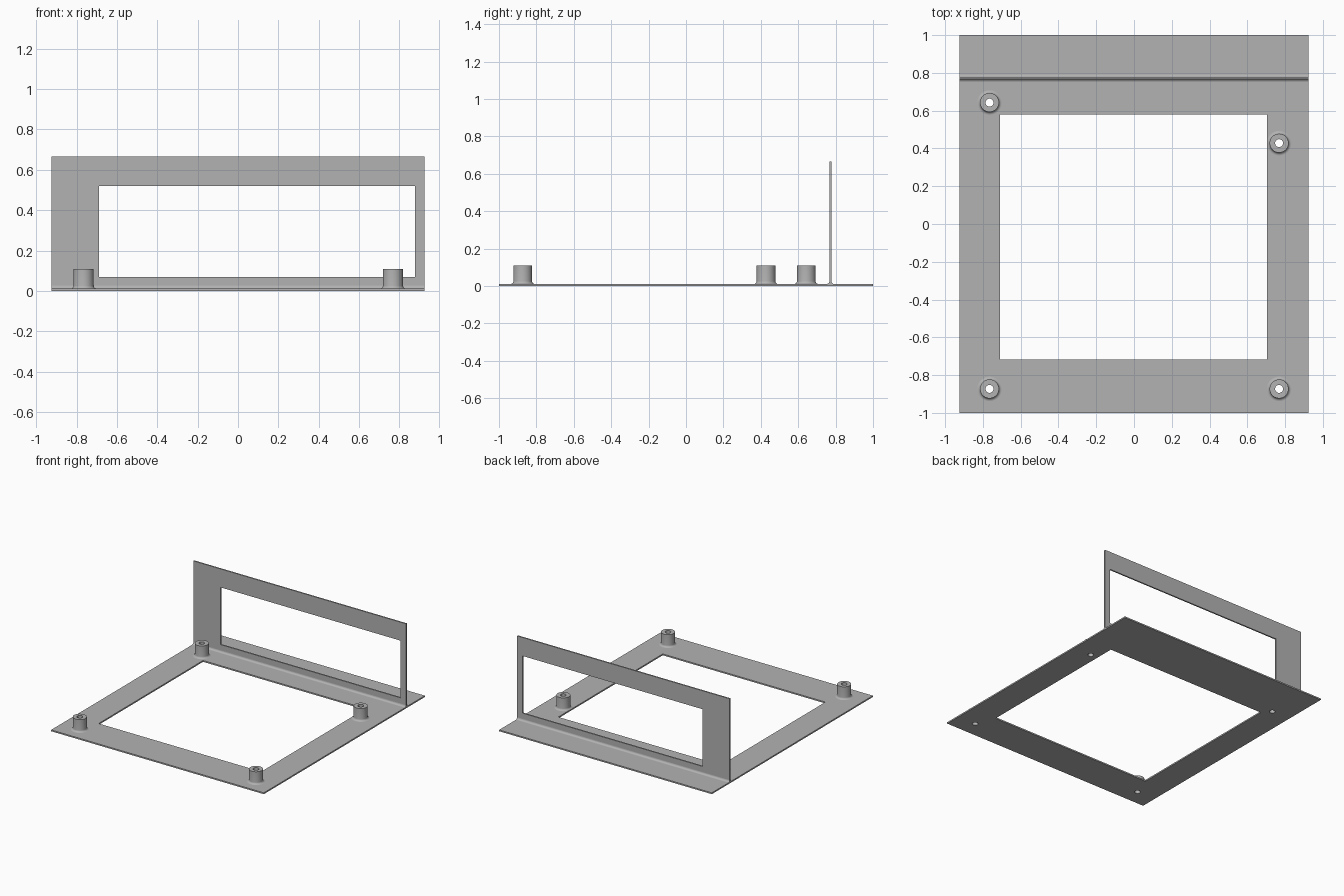
import bpy, bmesh, math
from mathutils import Matrix

if "Cube" in bpy.data.objects:
    bpy.data.objects.remove(bpy.data.objects["Cube"])

T = 0.011            # sheet thickness
BORE, POST_R, POST_TOP, FIL = 0.021, 0.05, 0.109, 0.015
SEG = 48
WALL_Y = 0.772       # centre of the upright panel
POSTS = [(-0.765, 0.643), (0.768, 0.428), (-0.765, -0.873), (0.768, -0.873)]

metal = bpy.data.materials.new("plain_grey")
metal.diffuse_color = (0.45, 0.45, 0.45, 1)
metal.use_nodes = True
metal.node_tree.nodes["Principled BSDF"].inputs["Base Color"].default_value = metal.diffuse_color


def add_mesh(name, mesh, smooth=False):
    mesh.materials.clear()
    mesh.materials.append(metal)
    ob = bpy.data.objects.new(name, mesh)
    bpy.context.scene.collection.objects.link(ob)
    if smooth:
        bpy.ops.object.select_all(action='DESELECT')
        ob.select_set(True)
        bpy.context.view_layer.objects.active = ob
        bpy.ops.object.shade_smooth_by_angle(angle=math.radians(35))
    return ob


def rect(x0, x1, y0, y1):
    return [(x0, y0), (x1, y0), (x1, y1), (x0, y1)]


def circle(cx, cy, r):
    return [(cx + r * math.cos(2 * math.pi * i / SEG),
             cy + r * math.sin(2 * math.pi * i / SEG)) for i in range(SEG)]


def sheet(name, loops, matrix):
    """Flat sheet from an outline and hole loops, centred on its own thickness."""
    cu = bpy.data.curves.new(name + "_outline", 'CURVE')
    cu.dimensions, cu.fill_mode, cu.extrude = '2D', 'BOTH', T / 2
    for pts in loops:
        sp = cu.splines.new('POLY')
        sp.points.add(len(pts) - 1)
        for p, (x, y) in zip(sp.points, pts):
            p.co = (x, y, 0, 1)
        sp.use_cyclic_u = True
    tmp = bpy.data.objects.new(name + "_tmp", cu)
    bpy.context.scene.collection.objects.link(tmp)
    dg = bpy.context.evaluated_depsgraph_get()
    mesh = bpy.data.meshes.new_from_object(tmp.evaluated_get(dg))
    bpy.data.objects.remove(tmp)
    bpy.data.curves.remove(cu)
    bm = bmesh.new()
    bm.from_mesh(mesh)
    bmesh.ops.remove_doubles(bm, verts=bm.verts, dist=1e-5)
    bmesh.ops.recalc_face_normals(bm, faces=bm.faces)
    bm.transform(matrix)
    bm.to_mesh(mesh)
    bm.free()
    for p in mesh.polygons:
        p.use_smooth = False
    return add_mesh(name, mesh)


def cove(r, z, n=5):
    """Concave quarter arc from a vertical face at r down onto a floor at z."""
    return [(r + FIL - FIL * math.cos(a), z + FIL - FIL * math.sin(a))
            for a in (math.pi / 2 * i / n for i in range(n + 1))]


# Base frame with a large opening and screw holes
sheet("base_plate",
      [rect(-0.925, 0.925, -1, 1), rect(-0.71, 0.705, -0.718, 0.58)]
      + [circle(x, y, BORE) for x, y in POSTS],
      Matrix.Translation((0, 0, T / 2)))

# Upright panel with an off-centre window
sheet("upright_panel",
      [rect(-0.925, 0.925, T, 0.665), rect(-0.69, 0.877, 0.07, 0.52)],
      Matrix.Translation((0, WALL_Y, 0)) @ Matrix.Rotation(math.pi / 2, 4, 'X'))

# Concave fillets along both sides of the panel foot
for side, label in ((-1, "front"), (1, "back")):
    bm = bmesh.new()
    prof = cove(T / 2, T) + [(T / 2, T)]
    ends = [[bm.verts.new((x, WALL_Y + side * d, z)) for d, z in prof]
            for x in (-0.925, 0.925)]
    n = len(prof)
    for i in range(n):
        j = (i + 1) % n
        bm.faces.new((ends[0][i], ends[0][j], ends[1][j], ends[1][i]))
    for e in ends:
        bm.faces.new(e)
    bmesh.ops.recalc_face_normals(bm, faces=bm.faces)
    me = bpy.data.meshes.new("panel_fillet_" + label)
    bm.to_mesh(me)
    bm.free()
    add_mesh("panel_fillet_" + label, me, True)

# Hollow standoff posts with flared feet
for k, (x, y) in enumerate(POSTS):
    bm = bmesh.new()
    prof = [(BORE, T), (BORE, POST_TOP), (POST_R, POST_TOP)] + cove(POST_R, T)
    rings = [[bm.verts.new((px, py, z)) for px, py in circle(x, y, r)]
             for r, z in prof]
    for a, b in zip(rings, rings[1:] + rings[:1]):
        for i in range(SEG):
            j = (i + 1) % SEG
            bm.faces.new((a[i], a[j], b[j], b[i]))
    bmesh.ops.recalc_face_normals(bm, faces=bm.faces)
    me = bpy.data.meshes.new(f"standoff_post_{k + 1}")
    bm.to_mesh(me)
    bm.free()
    add_mesh(f"standoff_post_{k + 1}", me, True)
